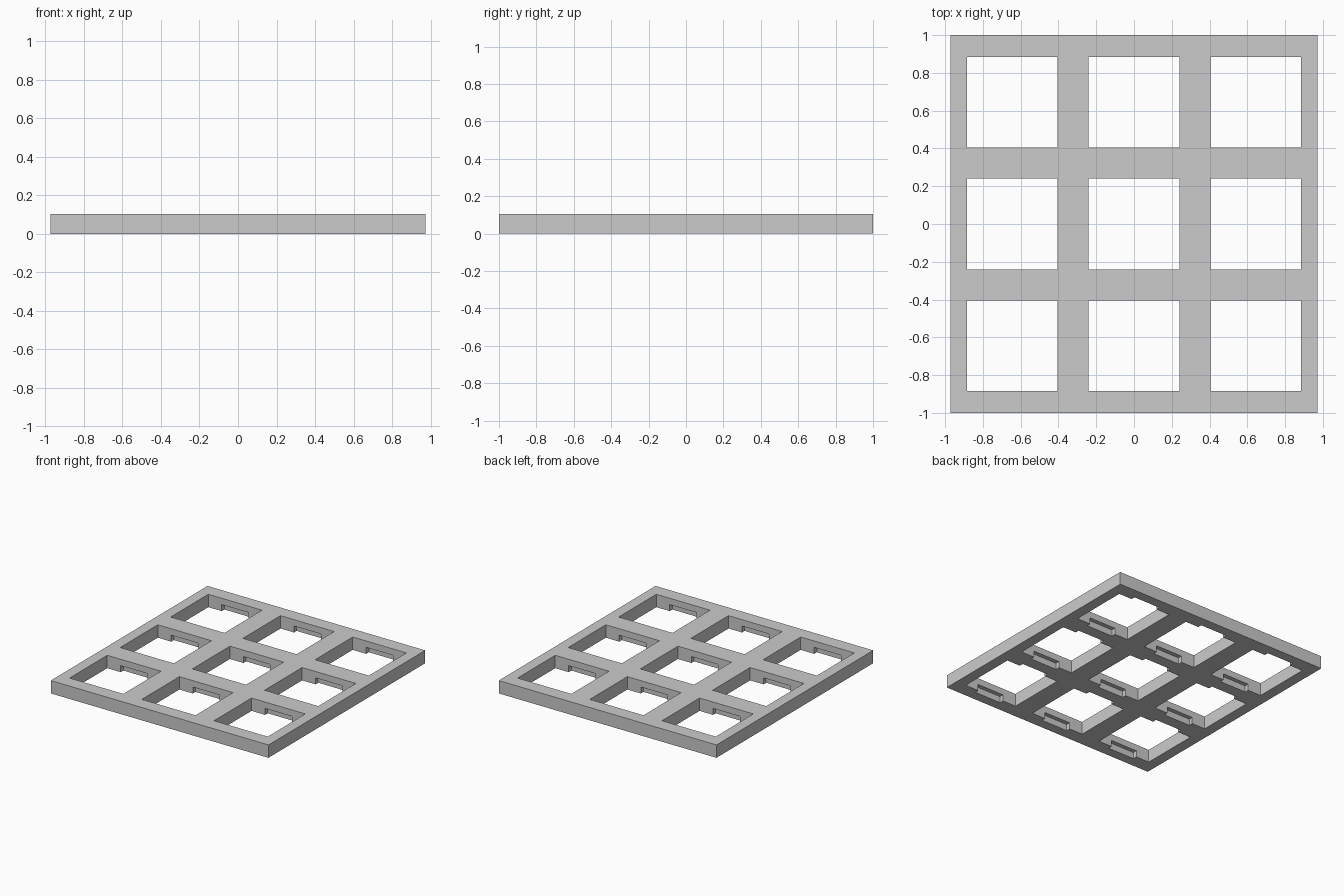
import bpy
import bmesh
from mathutils import Matrix, Vector

if "Cube" in bpy.data.objects:
    bpy.data.objects.remove(bpy.data.objects["Cube"], do_unlink=True)

WIDTH, LENGTH, THICK = 1.945, 2.0, 0.104
PITCH, HOLE = 0.645, 0.48
CLIP_WIDTH, CLIP_DEPTH, CLIP_HEIGHT = 0.24, 0.034, 0.052

grey = bpy.data.materials.new("plain_grey")
grey.use_nodes = True
colour = (0.6, 0.6, 0.6, 1)
grey.diffuse_color = colour
grey.node_tree.nodes["Principled BSDF"].inputs["Base Color"].default_value = colour


def boxes(name, centres, size):
    """One object holding a box of the given size at every centre."""
    bm = bmesh.new()
    for c in centres:
        matrix = Matrix.Translation(c) @ Matrix.Diagonal((*size, 1))
        bmesh.ops.create_cube(bm, size=1, matrix=matrix)
    mesh = bpy.data.meshes.new(name)
    bm.to_mesh(mesh)
    bm.free()
    mesh.materials.append(grey)
    obj = bpy.data.objects.new(name, mesh)
    bpy.context.collection.objects.link(obj)
    return obj


def cut(target, cutter):
    """Subtract the cutter from the target, then discard it."""
    cutter.hide_render = True
    mod = target.modifiers.new(cutter.name, "BOOLEAN")
    mod.operation, mod.solver, mod.object = "DIFFERENCE", "EXACT", cutter
    bpy.context.view_layer.objects.active = target
    bpy.ops.object.modifier_apply(modifier=mod.name)
    bpy.data.objects.remove(cutter, do_unlink=True)


# Flat plate
plate = boxes("grid_plate", [Vector((0, 0, THICK / 2))], (WIDTH, LENGTH, THICK))

# Square openings, three by three
cells = [Vector((i * PITCH, j * PITCH, 0)) for i in (-1, 0, 1) for j in (-1, 0, 1)]
cut(plate, boxes("opening_cutter", cells, (HOLE, HOLE, 1)))

# Clip notches in the underside, at the front and back wall of each opening
cut(plate, boxes("notch_cutter", cells,
                 (CLIP_WIDTH, HOLE + 2 * CLIP_DEPTH, 2 * CLIP_HEIGHT)))
